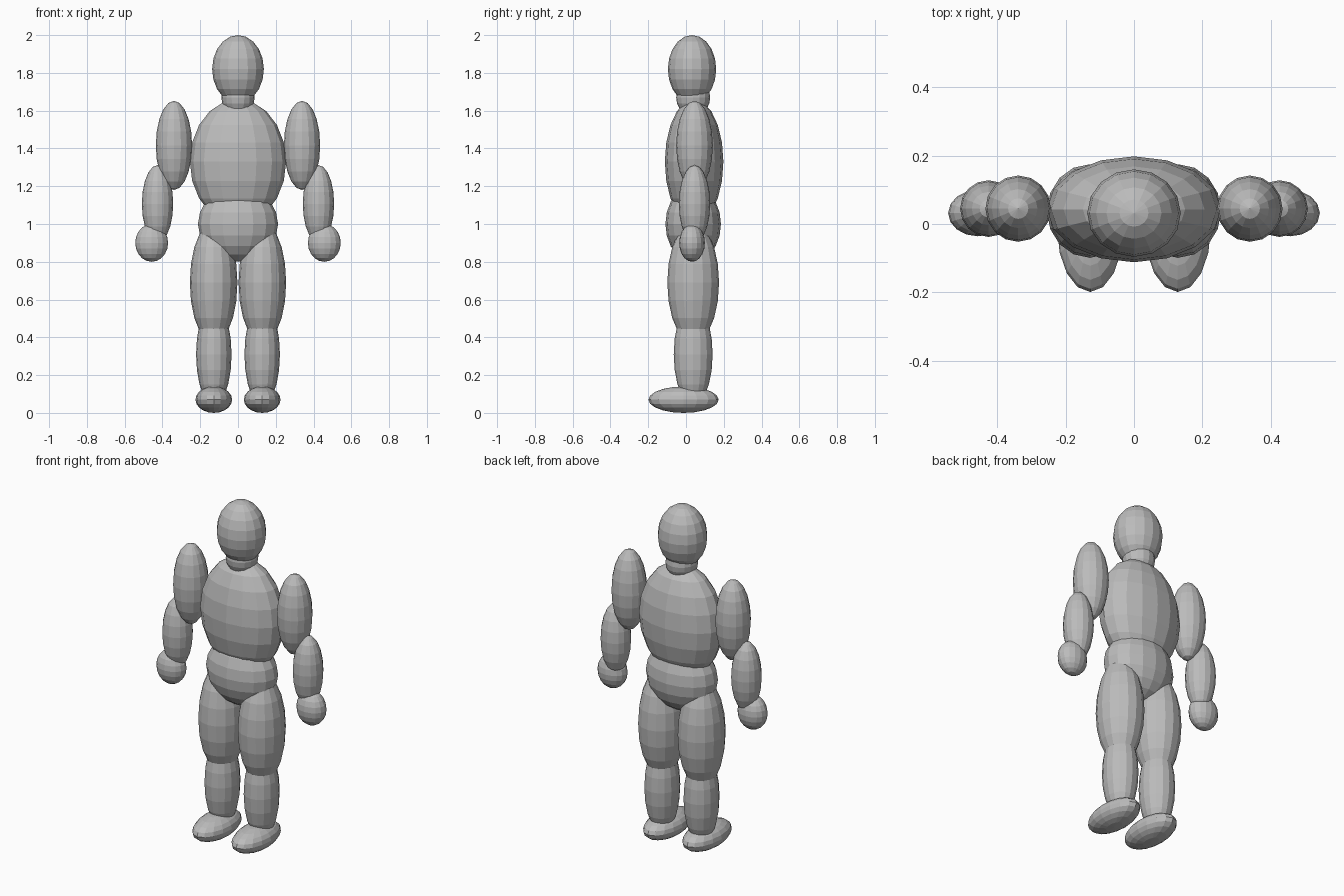
import bpy

if "Cube" in bpy.data.objects:
    bpy.data.objects.remove(bpy.data.objects["Cube"])

grey = bpy.data.materials.new("plain_grey")
grey.diffuse_color = (0.5, 0.5, 0.5, 1)
grey.use_nodes = True
grey.node_tree.nodes["Principled BSDF"].inputs["Base Color"].default_value = grey.diffuse_color


def ellipsoid(name, centre, radii):
    """Faceted ball stretched to the given radii."""
    bpy.ops.mesh.primitive_uv_sphere_add(segments=16, ring_count=10, radius=1, location=centre)
    ob = bpy.context.object
    ob.name = name
    ob.scale = radii
    bpy.ops.object.transform_apply(location=False, rotation=False, scale=True)
    ob.data.materials.append(grey)
    bpy.ops.object.shade_flat()


# Head and torso
ellipsoid("head", (0, 0.032, 1.82), (0.137, 0.128, 0.18))
ellipsoid("neck", (0, 0.038, 1.67), (0.088, 0.09, 0.10))
ellipsoid("chest", (0, 0.043, 1.33), (0.255, 0.155, 0.33))
ellipsoid("pelvis", (0, 0.038, 1.0), (0.212, 0.147, 0.20))

# Limbs, one set for each side
limbs = {
    "upper_arm": ((0.339, 0.045, 1.416), (0.096, 0.097, 0.236)),
    "forearm": ((0.426, 0.045, 1.107), (0.083, 0.083, 0.205)),
    "hand": ((0.457, 0.032, 0.90), (0.087, 0.068, 0.10)),
    "thigh": ((0.129, 0.038, 0.69), (0.126, 0.137, 0.32)),
    "shin": ((0.128, 0.038, 0.31), (0.094, 0.103, 0.27)),
    "foot": ((0.128, -0.013, 0.07), (0.097, 0.186, 0.07)),
}
for side, sign in (("left", 1), ("right", -1)):
    for part, ((x, y, z), radii) in limbs.items():
        ellipsoid(f"{side}_{part}", (sign * x, y, z), radii)
